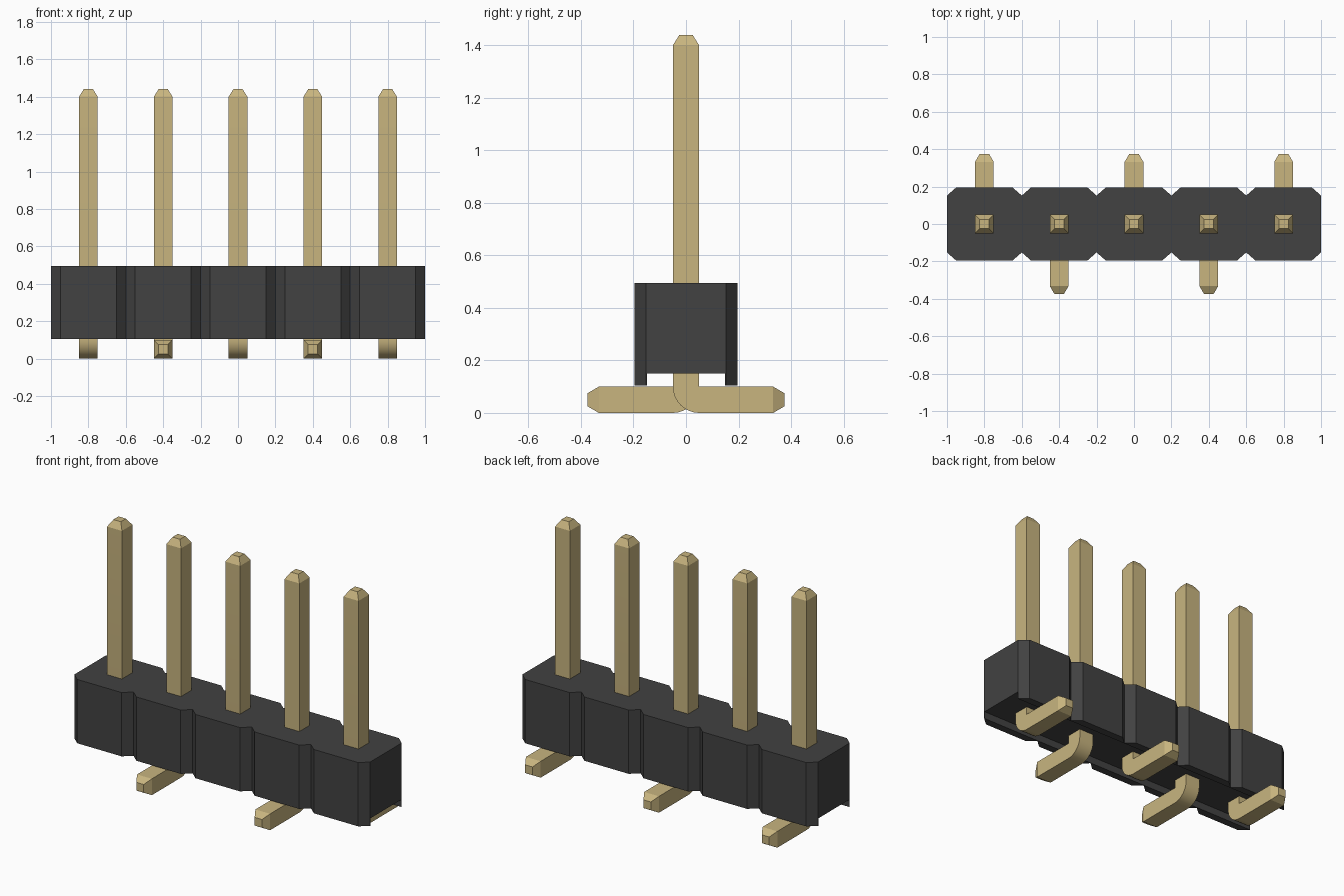
import bpy, bmesh, math
from mathutils import Vector

cube = bpy.data.objects.get("Cube")
if cube:
    bpy.data.objects.remove(cube, do_unlink=True)

PITCH, COUNT = 0.4, 5


def make_material(name, rgb, roughness):
    mat = bpy.data.materials.new(name)
    mat.use_nodes = True
    mat.diffuse_color = (*rgb, 1)
    bsdf = mat.node_tree.nodes["Principled BSDF"]
    bsdf.inputs["Base Color"].default_value = (*rgb, 1)
    bsdf.inputs["Roughness"].default_value = roughness
    return mat


def make_object(name, bm, mat):
    bmesh.ops.recalc_face_normals(bm, faces=bm.faces)
    mesh = bpy.data.meshes.new(name)
    bm.to_mesh(mesh)
    bm.free()
    mesh.materials.append(mat)
    obj = bpy.data.objects.new(name, mesh)
    bpy.context.collection.objects.link(obj)
    return obj


def select_only(obj):
    bpy.ops.object.select_all(action="DESELECT")
    obj.select_set(True)
    bpy.context.view_layer.objects.active = obj


def prism(outline, bottom, top):
    bm = bmesh.new()
    face = bm.faces.new([bm.verts.new((x, y, bottom)) for x, y in outline])
    grown = bmesh.ops.extrude_face_region(bm, geom=[face])["geom"]
    verts = [v for v in grown if isinstance(v, bmesh.types.BMVert)]
    bmesh.ops.translate(bm, verts=verts, vec=(0, 0, top - bottom))
    return bm


black = make_material("black plastic", (0.054, 0.054, 0.054), 0.6)
gold = make_material("gold metal", (0.58, 0.46, 0.213), 0.5)
pin_xs = [(i - (COUNT - 1) / 2) * PITCH for i in range(COUNT)]

# Housing: chamfered cells in a row, notched where they meet
DEEP, EDGE = 0.196, 0.152
side = [(-1, EDGE)]
for x in pin_xs:
    side += [(x - 0.15, DEEP), (x + 0.15, DEEP), (x + 0.2, EDGE)]
outline = side + [(-x, -y) for x, y in side]
housing = make_object("housing", prism(outline, 0.105, 0.495), black)

# Channel along the underside
CH = 0.149
cutter = make_object("channel_cutter",
                     prism([(-2, -CH), (2, -CH), (2, CH), (-2, CH)], -0.1, 0.15), black)
cutter.hide_render = True
cut = housing.modifiers.new("channel", "BOOLEAN")
cut.operation, cut.solver, cut.object = "DIFFERENCE", "EXACT", cutter
select_only(housing)
bpy.ops.object.modifier_apply(modifier=cut.name)
bpy.data.objects.remove(cutter, do_unlink=True)


# Pins: a square section swept down, around the bend and out along the foot
def make_pin(name, x, facing):
    half, tip, bend = 0.05, 0.025, 0.1
    # each station: centre y, centre z, turn angle, half width
    stations = [(0, 1.44, 0, tip), (0, 1.40, 0, half)]
    for i in range(9):
        a = math.radians(90) * i / 8
        stations.append((half - half * math.cos(a), bend - half * math.sin(a), a, half))
    quarter = math.radians(90)
    stations += [(0.332, half, quarter, half), (0.375, half, quarter, tip)]

    bm = bmesh.new()
    rings = []
    for y, z, a, h in stations:
        across = Vector((0, math.cos(a), math.sin(a))) * h
        ring = []
        for sx, sa in ((-1, -1), (1, -1), (1, 1), (-1, 1)):
            p = Vector((x + sx * h, y, z)) + across * sa
            ring.append(bm.verts.new((p.x, p.y * facing, p.z)))
        rings.append(ring)
    for r, s in zip(rings, rings[1:]):
        for k in range(4):
            n = (k + 1) % 4
            bm.faces.new((r[k], r[n], s[n], s[k]))
    bm.faces.new(rings[0])
    bm.faces.new(rings[-1])
    # the inner side of the bend is a single sharp corner
    bmesh.ops.remove_doubles(bm, verts=bm.verts, dist=0.0005)
    pin = make_object(name, bm, gold)
    select_only(pin)
    bpy.ops.object.shade_smooth_by_angle(angle=math.radians(20))


# Feet alternate back and front
for i, px in enumerate(pin_xs):
    make_pin(f"pin_{i + 1}", px, 1 if i % 2 == 0 else -1)
